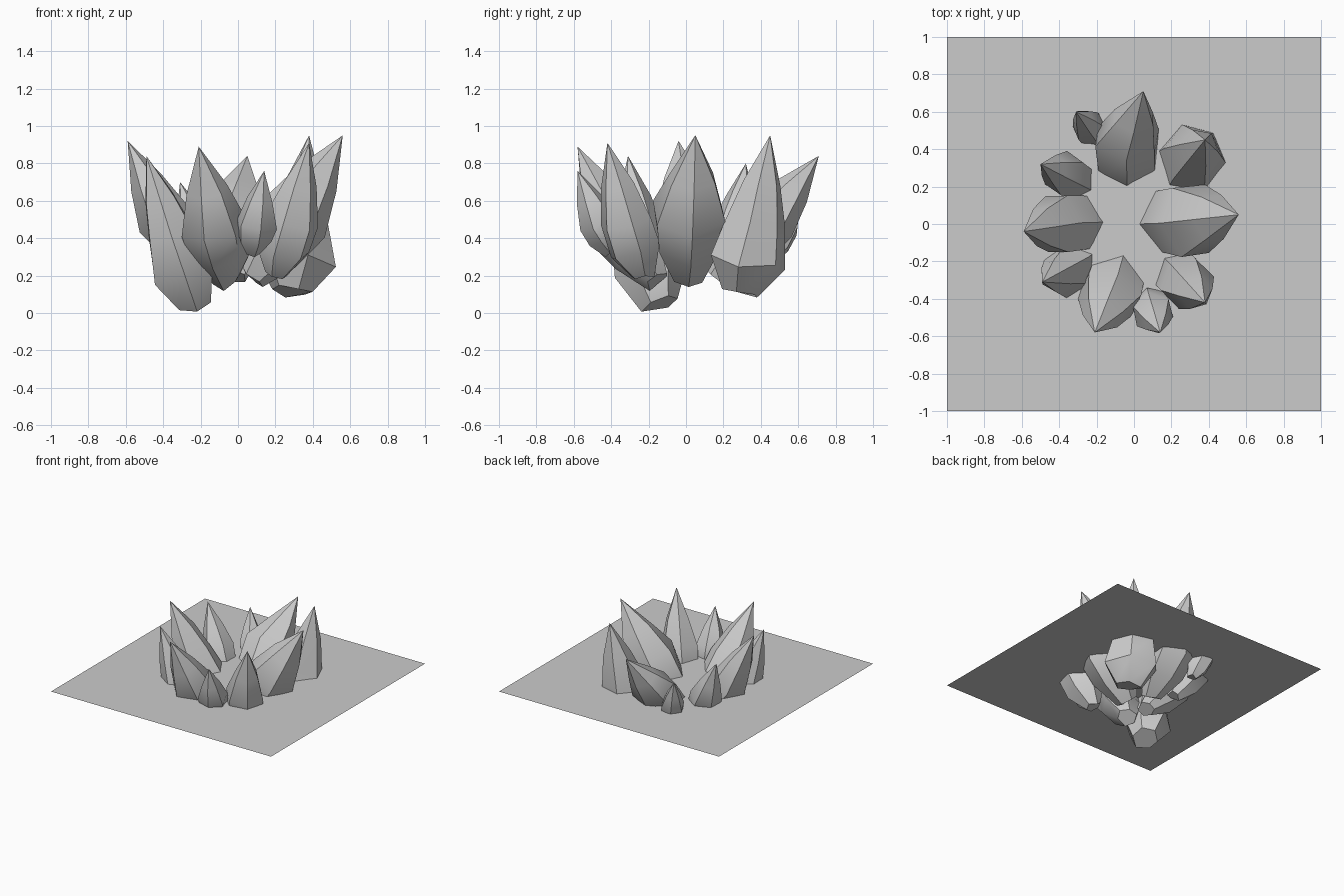
import bpy, bmesh, math, random
from mathutils import Vector

if "Cube" in bpy.data.objects:
    bpy.data.objects.remove(bpy.data.objects["Cube"])

random.seed(4)

def crystal(name, base, mid, tip, r, wide=1.0, low=0.88, foot=0.42, n=6, twist=0.0):
    """Faceted shard: foot, belly, waist and shoulder rings closing to a point."""
    b, m, t = Vector(base), Vector(mid), Vector(tip)
    axis = (t - b).normalized()
    out = Vector((t.x, t.y, 0)).normalized()
    side = axis.cross(out).normalized()
    rad = side.cross(axis).normalized()
    bm = bmesh.new()
    rings = []
    for centre, k, jit in ((b, foot, 1), (b.lerp(m, 0.45), low, 1), (m, 1.0, 1), (m.lerp(t, 0.45), 0.64, 0.3)):
        ring = []
        for i in range(n):
            a = 2 * math.pi * i / n + twist
            q = r * k * (1 + jit * random.uniform(-0.06, 0.06))
            p = centre + rad * (q * math.cos(a)) + side * (q * wide * math.sin(a))
            p += axis * jit * random.uniform(-0.03, 0.03) * r / 0.2
            p.z = max(p.z, 0.0)
            ring.append(bm.verts.new(p))
        rings.append(ring)
    top = bm.verts.new(t)
    bm.faces.new(rings[0])
    for lo, hi in zip(rings, rings[1:]):
        for i in range(n):
            j = (i + 1) % n
            bm.faces.new((lo[i], lo[j], hi[j], hi[i]))
    for i in range(n):
        bm.faces.new((rings[-1][i], rings[-1][(i + 1) % n], top))
    bmesh.ops.recalc_face_normals(bm, faces=bm.faces)
    me = bpy.data.meshes.new(name)
    bm.to_mesh(me)
    bm.free()
    ob = bpy.data.objects.new(name, me)
    bpy.context.collection.objects.link(ob)
    bpy.ops.object.select_all(action='DESELECT')
    ob.select_set(True)
    bpy.context.view_layer.objects.active = ob
    bpy.ops.object.shade_smooth_by_angle(angle=math.radians(40))
    return ob

# Large shards leaning out from the centre
crystal("east_shard", (0.08, 0.01, 0.20), (0.31, 0.02, 0.53), (0.56, 0.05, 0.95), 0.19, 1.1)
crystal("north_shard", (-0.03, 0.17, 0.20), (-0.04, 0.45, 0.50), (0.05, 0.71, 0.84), 0.155, 1.2)
crystal("west_shard", (-0.12, 0.01, 0.20), (-0.41, 0.0, 0.51), (-0.59, -0.04, 0.92), 0.145, 1.25)
crystal("south_shard", (-0.06, -0.15, 0.17), (-0.13, -0.39, 0.47), (-0.21, -0.58, 0.89), 0.16, 1.1)

# Upright corner shards
crystal("north_east_shard", (0.29, 0.29, 0.12), (0.32, 0.37, 0.48), (0.38, 0.45, 0.95), 0.165, 1.0, 1.3, 0.65)
crystal("south_east_shard", (0.20, -0.23, 0.20), (0.29, -0.32, 0.50), (0.38, -0.42, 0.91), 0.145, 1.0, 1.0)
crystal("south_west_shard", (-0.23, -0.14, 0.04), (-0.36, -0.25, 0.42), (-0.49, -0.31, 0.84), 0.14, 1.0, 1.35, 0.7)
crystal("north_west_shard", (-0.23, 0.19, 0.26), (-0.37, 0.27, 0.48), (-0.50, 0.32, 0.80), 0.12)

# Small outer shards
crystal("small_south_shard", (0.08, -0.39, 0.32), (0.10, -0.47, 0.48), (0.14, -0.58, 0.76), 0.11)
crystal("small_north_shard", (-0.19, 0.45, 0.30), (-0.24, 0.52, 0.46), (-0.31, 0.60, 0.70), 0.09)

# Flat sheet that the shards break through
bpy.ops.mesh.primitive_plane_add(size=2, location=(0, 0, 0.43))
bpy.context.object.name = "flat_sheet"
